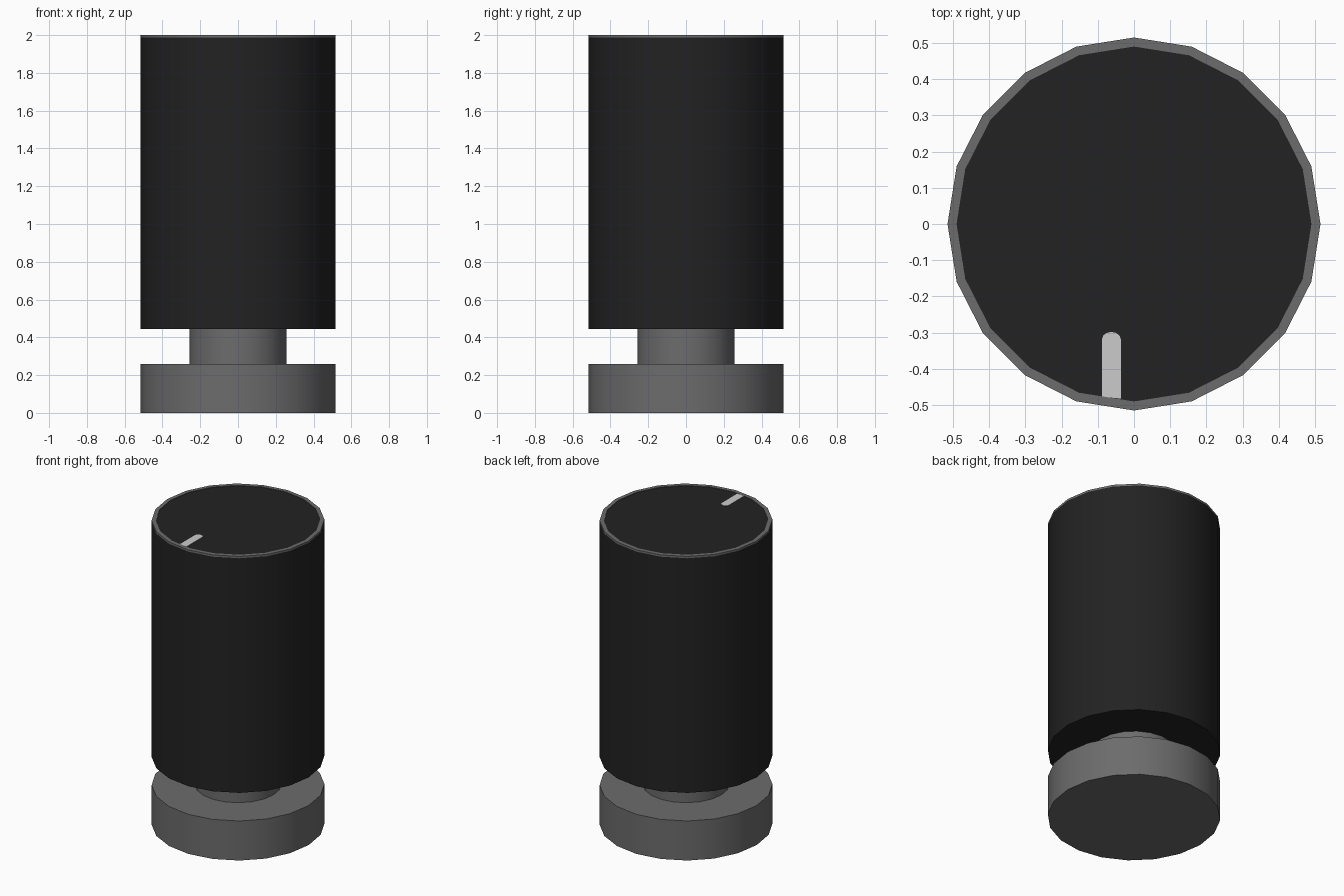
import bpy, bmesh, math

if "Cube" in bpy.data.objects:
    bpy.data.objects.remove(bpy.data.objects["Cube"])

SIDES = 20


def material(name, value):
    m = bpy.data.materials.new(name)
    m.diffuse_color = (value, value, value, 1)
    m.use_nodes = True
    m.node_tree.nodes["Principled BSDF"].inputs["Base Color"].default_value = m.diffuse_color
    return m


black = material("black", 0.016)
grey = material("grey", 0.15)
white = material("light_grey", 0.6)


def finish(name, bm, mat):
    bmesh.ops.recalc_face_normals(bm, faces=bm.faces)
    mesh = bpy.data.meshes.new(name)
    bm.to_mesh(mesh)
    bm.free()
    mesh.materials.append(mat)
    ob = bpy.data.objects.new(name, mesh)
    bpy.context.collection.objects.link(ob)
    bpy.ops.object.select_all(action='DESELECT')
    bpy.context.view_layer.objects.active = ob
    ob.select_set(True)
    bpy.ops.object.shade_smooth_by_angle(angle=math.radians(30))
    return ob


def lathe(name, profile, mat, closed=False):
    """Revolve (radius, z) points; open profiles get flat end caps."""
    bm = bmesh.new()
    rings = []
    for r, z in profile:
        rings.append([bm.verts.new((r * math.cos(math.tau * i / SIDES),
                                    r * math.sin(math.tau * i / SIDES), z))
                      for i in range(SIDES)])
    pairs = list(zip(rings, rings[1:]))
    if closed:
        pairs.append((rings[-1], rings[0]))
    else:
        bm.faces.new(rings[0])
        bm.faces.new(rings[-1])
    for a, b in pairs:
        for i in range(SIDES):
            j = (i + 1) % SIDES
            bm.faces.new((a[i], a[j], b[j], b[i]))
    return finish(name, bm, mat)


# Base flange and narrow neck
lathe("base_and_neck", [(0.515, 0), (0.515, 0.26), (0.257, 0.26), (0.257, 0.45)], grey)

# Tall knob body, with a shallow step holding the rim
lathe("knob_body", [(0.515, 0.445), (0.515, 1.988), (0.49, 1.988), (0.49, 1.997)], black)

# Thin rim around the top
lathe("top_rim", [(0.515, 1.988), (0.515, 2.0), (0.49, 2.0), (0.49, 1.988)], grey, True)

# Pointer mark with a rounded inner end
bm = bmesh.new()
cx, r = -0.0625, 0.026
outline = [(cx - r, -0.477), (cx + r, -0.482)]
outline += [(cx + r * math.cos(math.pi * k / 6), -0.318 + 0.02 * math.sin(math.pi * k / 6))
            for k in range(7)]
face = bm.faces.new([bm.verts.new((x, y, 1.996)) for x, y in outline])
top = bmesh.ops.extrude_face_region(bm, geom=[face])
for v in top["geom"]:
    if isinstance(v, bmesh.types.BMVert):
        v.co.z = 1.9995
finish("pointer_mark", bm, white)
